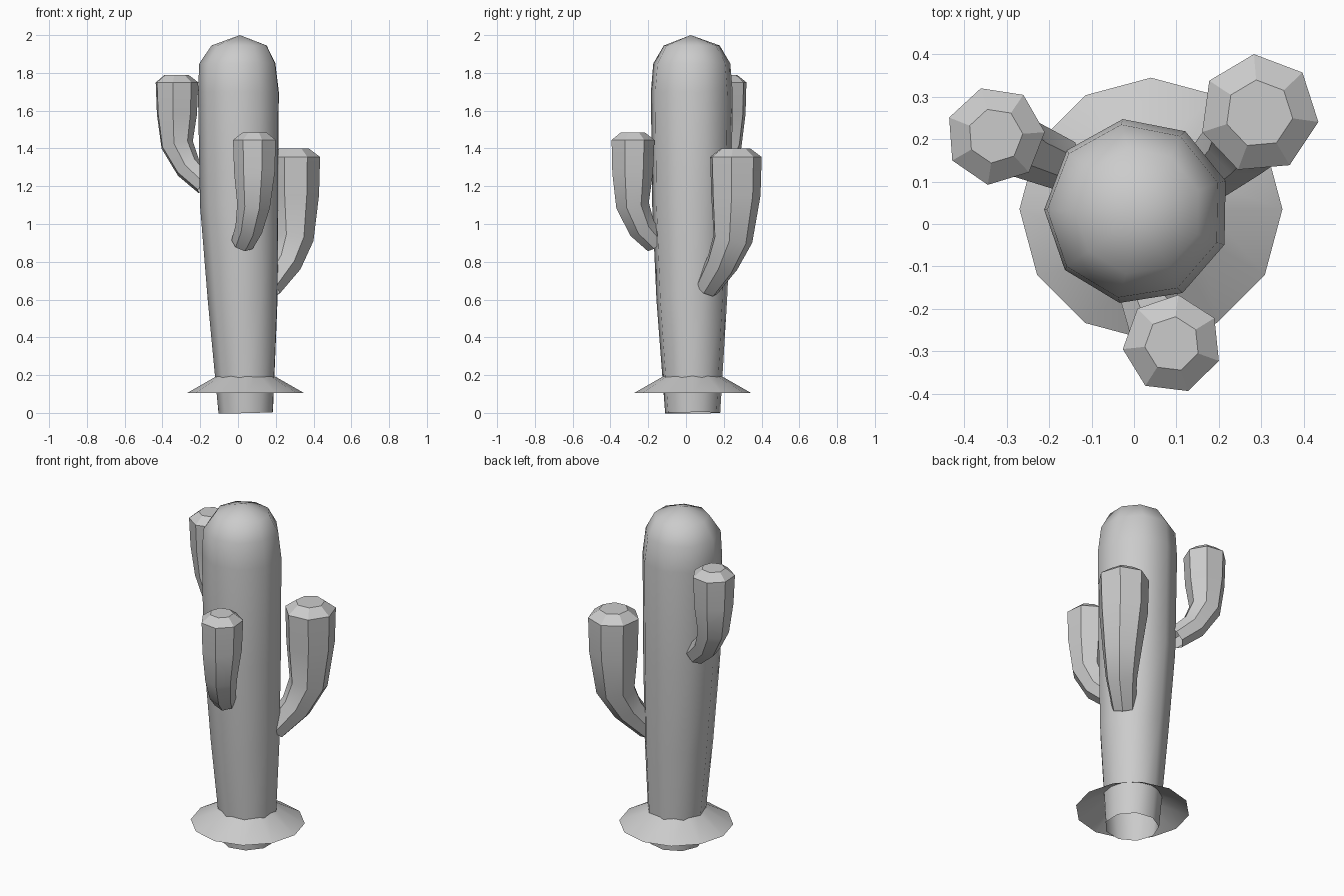
import bpy, bmesh, math
from mathutils import Vector

if "Cube" in bpy.data.objects:
    bpy.data.objects.remove(bpy.data.objects["Cube"])


def loft(name, rings, sides, phase, cap=False, apex=None, smooth=40):
    """Skin rings of (x, y, z, radius), each square to the path through them."""
    bm = bmesh.new()
    centres = [Vector(r[:3]) for r in rings]
    loops = []
    for i, (c, ring) in enumerate(zip(centres, rings)):
        a, b = centres[max(i - 1, 0)], centres[min(i + 1, len(rings) - 1)]
        direction = (b - a).normalized()
        if i >= len(rings) - 3:
            direction = Vector((0, 0, 1))
        turn = Vector((0, 0, 1)).rotation_difference(direction)
        loop = []
        for k in range(sides):
            t = math.radians(phase) + math.tau * k / sides
            loop.append(bm.verts.new(c + turn @ Vector((math.cos(t), math.sin(t), 0)) * ring[3]))
        loops.append(loop)
    for lo, hi in zip(loops, loops[1:]):
        for k in range(sides):
            n = (k + 1) % sides
            bm.faces.new((lo[k], lo[n], hi[n], hi[k]))
    if apex:
        tip = bm.verts.new(apex)
        for k in range(sides):
            bm.faces.new((loops[-1][k], loops[-1][(k + 1) % sides], tip))
    elif cap:
        bm.faces.new(loops[-1])
    mesh = bpy.data.meshes.new(name)
    bm.to_mesh(mesh)
    bm.free()
    obj = bpy.data.objects.new(name, mesh)
    bpy.context.collection.objects.link(obj)
    bpy.ops.object.select_all(action='DESELECT')
    obj.select_set(True)
    bpy.context.view_layer.objects.active = obj
    bpy.ops.object.shade_smooth_by_angle(angle=math.radians(smooth))
    return obj


# Trunk: leaning, open at the bottom, domed at the top
loft("trunk", [
    (0.045, 0.035, 0.0, 0.148),
    (0.03, 0.03, 0.60, 0.190),
    (0.012, 0.03, 1.10, 0.213),
    (0.008, 0.03, 1.70, 0.220),
    (0.002, 0.03, 1.85, 0.207),
    (0.01, 0.03, 1.945, 0.150),
], 9, 19, apex=(0.01, 0.025, 2.0), smooth=45)

# Sand skirt around the foot
loft("base_skirt", [(0.04, 0.035, 0.105, 0.31), (0.04, 0.035, 0.205, 0.135)], 12, 0)

# Upturned arms: each path runs from the trunk surface to a bevelled top
loft("left_arm", [
    (-0.17, 0.14, 1.21, 0.062),
    (-0.265, 0.18, 1.30, 0.072),
    (-0.325, 0.21, 1.42, 0.088),
    (-0.327, 0.21, 1.58, 0.110),
    (-0.327, 0.208, 1.75, 0.117),
    (-0.327, 0.208, 1.79, 0.065),
], 7, 107, cap=True, smooth=30)

loft("right_arm", [
    (0.165, 0.11, 0.66, 0.065),
    (0.25, 0.19, 0.79, 0.088),
    (0.293, 0.245, 0.92, 0.108),
    (0.295, 0.26, 1.15, 0.135),
    (0.295, 0.26, 1.355, 0.141),
    (0.295, 0.26, 1.40, 0.080),
], 7, 95, cap=True, smooth=30)

loft("front_arm", [
    (0.025, -0.16, 0.90, 0.062),
    (0.06, -0.235, 0.98, 0.075),
    (0.085, -0.285, 1.10, 0.090),
    (0.09, -0.285, 1.27, 0.111),
    (0.09, -0.283, 1.445, 0.117),
    (0.09, -0.283, 1.485, 0.065),
], 7, 83, cap=True, smooth=30)
